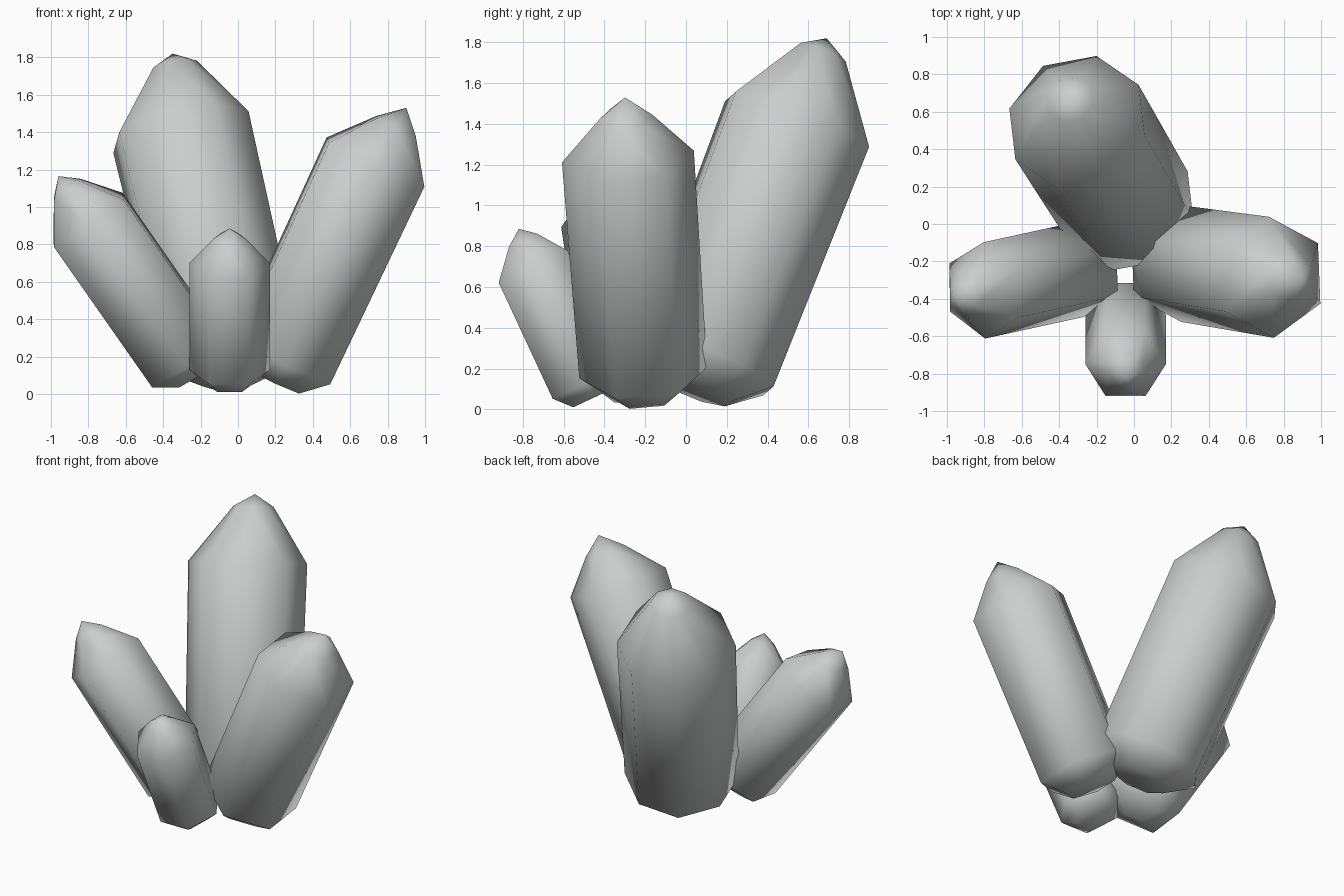
import bpy, bmesh, math
from mathutils import Vector

if "Cube" in bpy.data.objects:
    bpy.data.objects.remove(bpy.data.objects["Cube"])

# One stone colour for the whole cluster
stone = bpy.data.materials.new("pale_grey_stone")
stone.diffuse_color = (0.60, 0.62, 0.61, 1)
stone.use_nodes = True
stone.node_tree.nodes["Principled BSDF"].inputs["Base Color"].default_value = stone.diffuse_color


def crystal(name, base, shoulder, apex, r_base, r_top, r_tip, tip_at, r_foot, foot, sides=6, phase=0):
    """Faceted prism along base->shoulder, bevelled foot, two-step pointed tip."""
    base, shoulder, apex = Vector(base), Vector(shoulder), Vector(apex)
    axis = (shoulder - base).normalized()
    side = Vector((0, 0, 1)).cross(axis).normalized()
    out = side.cross(axis)
    rings = [
        (base - axis * foot, r_foot),
        (base, r_base),
        (shoulder, r_top),
        (shoulder.lerp(apex, tip_at), r_tip),
    ]
    bm = bmesh.new()
    loops = []
    for centre, r in rings:
        loop = []
        for k in range(sides):
            a = math.radians(phase) + 2 * math.pi * k / sides
            loop.append(bm.verts.new(centre + (side * math.cos(a) + out * math.sin(a)) * r))
        loops.append(loop)
    # side facets
    for lo, hi in zip(loops, loops[1:]):
        for k in range(sides):
            j = (k + 1) % sides
            bm.faces.new((lo[k], lo[j], hi[j], hi[k]))
    # pointed tip and closed foot
    top = bm.verts.new(apex)
    for k in range(sides):
        bm.faces.new((loops[-1][k], loops[-1][(k + 1) % sides], top))
    bm.faces.new(loops[0])
    bmesh.ops.recalc_face_normals(bm, faces=bm.faces)
    for f in bm.faces:
        f.smooth = True
    mesh = bpy.data.meshes.new(name)
    bm.to_mesh(mesh)
    bm.free()
    mesh.materials.append(stone)
    obj = bpy.data.objects.new(name, mesh)
    bpy.context.collection.objects.link(obj)
    return obj


# Four crystals leaning outward from a shared root
crystal("tall_back_crystal", (-0.03, 0.09, 0.22), (-0.305, 0.545, 1.40), (-0.35, 0.69, 1.82),
        0.37, 0.385, 0.13, 0.82, 0.19, 0.14, sides=8)
crystal("right_crystal", (0.24, -0.21, 0.18), (0.735, -0.285, 1.24), (0.90, -0.30, 1.53),
        0.315, 0.325, 0.13, 0.67, 0.17, 0.12, phase=-12)
crystal("left_crystal", (-0.275, -0.24, 0.18), (-0.80, -0.355, 0.93), (-0.96, -0.39, 1.165),
        0.26, 0.26, 0.10, 0.70, 0.13, 0.09, phase=14)
crystal("small_front_crystal", (-0.045, -0.485, 0.13), (-0.045, -0.75, 0.70), (-0.045, -0.82, 0.885),
        0.215, 0.215, 0.088, 0.70, 0.13, 0.08)
